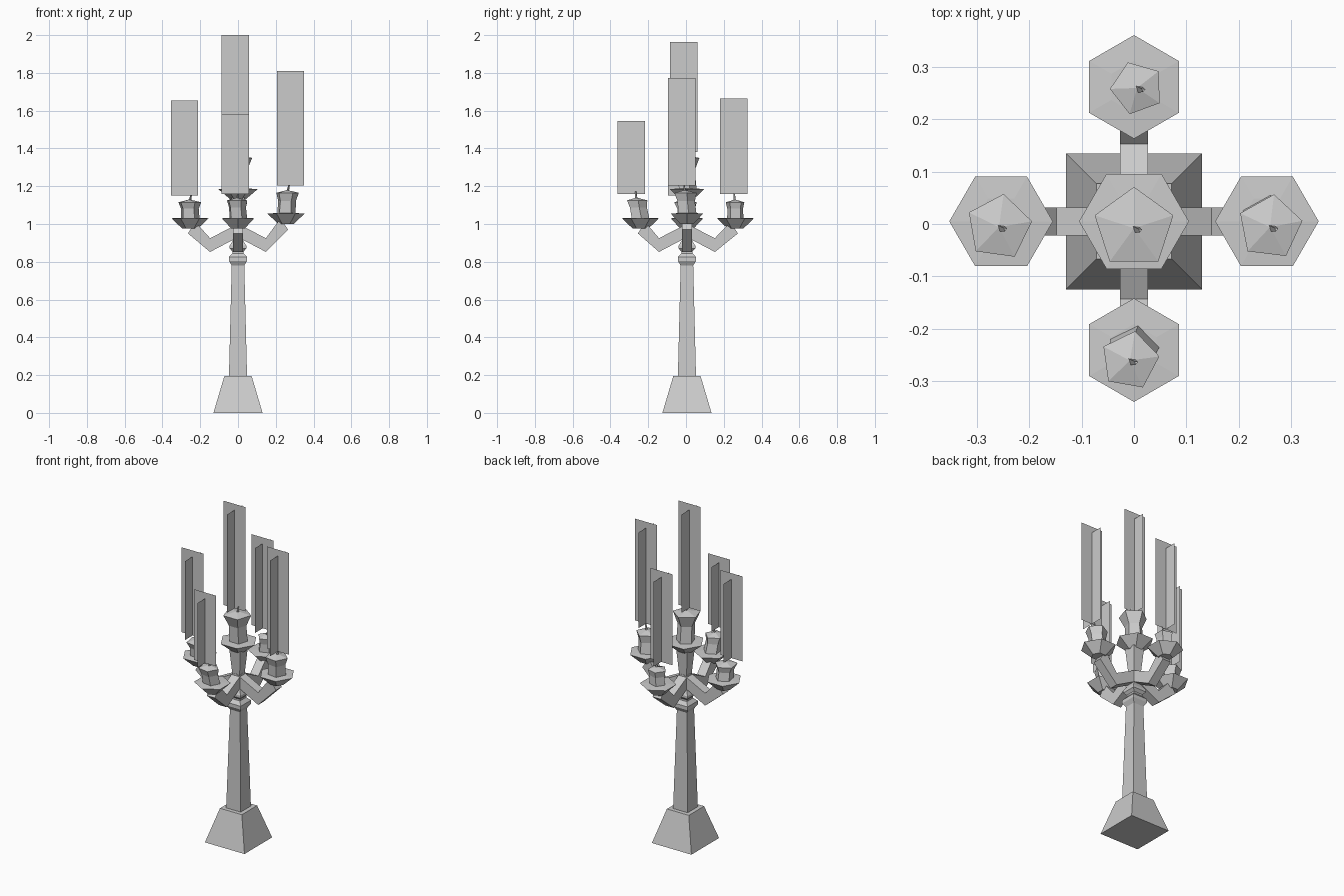
import bpy
import bmesh
from math import sin, cos, pi, radians, sqrt
from mathutils import Vector

cube = bpy.data.objects.get("Cube")
if cube:
    bpy.data.objects.remove(cube, do_unlink=True)

# One plain grey for the whole piece
grey = bpy.data.materials.new("plain grey")
grey.use_nodes = True
colour = (0.6, 0.6, 0.6, 1)
grey.diffuse_color = colour
grey.node_tree.nodes["Principled BSDF"].inputs["Base Color"].default_value = colour

CY = 0.005  # middle of the stand


def finish(name, bm, recalc=True):
    if recalc:
        bmesh.ops.recalc_face_normals(bm, faces=bm.faces)
    mesh = bpy.data.meshes.new(name)
    bm.to_mesh(mesh)
    bm.free()
    mesh.materials.append(grey)
    obj = bpy.data.objects.new(name, mesh)
    bpy.context.collection.objects.link(obj)
    return obj


def bridge(bm, rings):
    for a, b in zip(rings, rings[1:]):
        n = len(a)
        for i in range(n):
            bm.faces.new((a[i], a[(i + 1) % n], b[(i + 1) % n], b[i]))


def turned(name, profile, sides, angle, foot, head=None, apex=None):
    """Stack of polygon rings (radius, z); the axis leans from foot to head."""
    bm = bmesh.new()
    foot = Vector(foot)
    head = Vector(head or foot)
    z0, z1 = profile[0][1], profile[-1][1]
    rings = []
    for r, z in profile:
        c = foot.lerp(head, (z - z0) / (z1 - z0))
        turn = [radians(angle) + 2 * pi * i / sides for i in range(sides)]
        rings.append([bm.verts.new((c.x + r * cos(t), c.y + r * sin(t), z)) for t in turn])
    bridge(bm, rings)
    bm.faces.new(rings[0])
    top = rings[-1]
    if apex:
        tip = bm.verts.new((head.x, head.y, apex))
        for i in range(sides):
            bm.faces.new((top[i], top[(i + 1) % sides], tip))
    else:
        bm.faces.new(top)
    return finish(name, bm)


def square(name, profile):
    return turned(name, [(r * sqrt(2), z) for r, z in profile], 4, 45, (0, CY))


def arm(name, direction, reach, rise):
    """Bent square bar from the hub down to an elbow and up to a dish."""
    d = Vector((*direction, 0))
    side = Vector((-d.y, d.x, 0)) * 0.027
    path = [(0.0, 0.93, 1.0), (0.148, 0.852, 0.925), (reach, rise - 0.07, rise - 0.01)]
    bm = bmesh.new()
    rings = []
    for i, (out, low, high) in enumerate(path):
        # the outer end is cut square to the slope
        shift = 0.02 if i == 2 else 0
        base = Vector((0, CY, 0)) + d * out
        rings.append([bm.verts.new(base + d * s + e + Vector((0, 0, z)))
                      for s, e, z in ((shift, side, low), (shift, -side, low),
                                      (-shift, -side, high), (-shift, side, high))])
    bridge(bm, rings)
    bm.faces.new(rings[0])
    bm.faces.new(rings[-1])
    finish(name, bm)


def card(name, centre, axis, low, high):
    """Thin upright flame card, one face wide."""
    x, y = centre
    h = Vector(axis).to_3d() * 0.0725
    c = Vector((x, y, 0))
    bm = bmesh.new()
    bm.faces.new([bm.verts.new(c + h * s + Vector((0, 0, z)))
                  for s, z in ((-1, low), (1, low), (1, high), (-1, high))])
    finish(name, bm, recalc=False)


def wick(name, x, y, z, lean):
    turned(name, [(0.009, z - 0.012), (0.004, z + 0.035)], 3, 20, (x, y), (x + lean, y - 0.004))


# Stand: foot, tapered shaft, two collars, hub and upper stem
square("foot", [(0.13, 0), (0.072, 0.196)])
square("shaft", [(0.048, 0.19), (0.033, 0.79)])
square("lower_collar", [(0.033, 0.78), (0.048, 0.805), (0.048, 0.825), (0.03, 0.845)])
square("neck", [(0.03, 0.84), (0.03, 0.87)])
square("upper_collar", [(0.03, 0.855), (0.044, 0.87), (0.044, 0.885), (0.026, 0.915)])
square("hub", [(0.026, 0.9), (0.027, 0.95)])
square("upper_stem", [(0.02, 0.94), (0.036, 1.14)])

# name, dish centre, dish radius, dish turn, dish z, candle head, head radius,
# head turn, rim z, flame centre, flame bottom, flame top
holders = [
    ("centre", (0, CY), 0.105, 0, 1.185, (0, -0.008), 0.079, 90, 1.35, (-0.014, -0.012), 1.38, 2.0),
    ("left", (0.254, CY), 0.099, 0, 1.055, (0.26, -0.006), 0.063, 83, 1.165, (0.278, -0.022), 1.205, 1.81),
    ("right", (-0.254, CY), 0.099, 0, 1.03, (-0.258, -0.006), 0.064, 82, 1.115, (-0.283, -0.022), 1.15, 1.655),
    ("back", (0, 0.262), 0.099, 30, 1.03, (0.006, 0.26), 0.052, 110, 1.115, (-0.014, 0.252), 1.16, 1.70),
    ("front", (0, -0.241), 0.099, 30, 1.03, (-0.008, -0.261), 0.057, 80, 1.125, (-0.014, -0.29), 1.16, 1.58),
]
for (name, dish, dr, dturn, dz, head, hr, hturn, rim, flame, low, high) in holders:
    turned(name + "_dish", [(0.04, dz - 0.055), (dr, dz), (0.05, dz + 0.003)], 6, dturn, dish)
    foot_r = min(0.052, hr * 0.88)
    waist = dz + (rim - dz) * 0.6
    turned(name + "_candle", [(foot_r, dz - 0.01), (foot_r * 0.95, waist), (hr, rim)],
           5, hturn, dish, head, rim + 0.015)
    wick(name + "_wick", head[0], head[1], rim + 0.012, 0.012)
    card(name + "_flame_wide", flame, (1, 0), low, high)
    card(name + "_flame_cross", flame, (0, 1), low, high - 0.036)

# Four arms
for name, direction, reach, rise in [("left", (1, 0), 0.245, 1.04), ("right", (-1, 0), 0.245, 1.02),
                                     ("back", (0, 1), 0.25, 1.02), ("front", (0, -1), 0.24, 1.02)]:
    arm(name + "_arm", direction, reach, rise)
